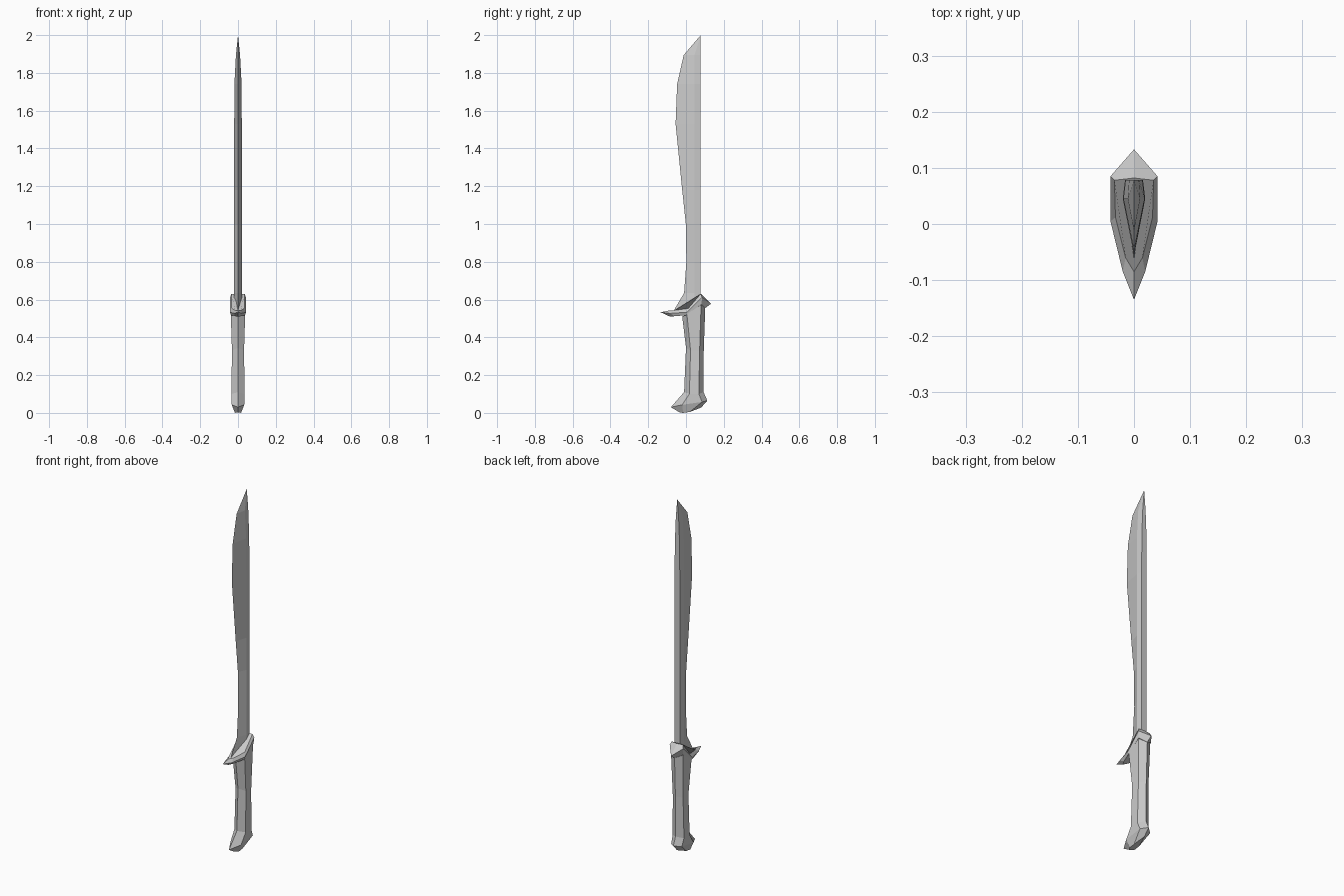
import bpy, bmesh


def loft(name, rings):
    """Skin equal-length closed rings of points, cap both ends, keep flat faces."""
    bm = bmesh.new()
    loops = [[bm.verts.new(p) for p in ring] for ring in rings]
    n = len(loops[0])
    for a, b in zip(loops, loops[1:]):
        for i in range(n):
            j = (i + 1) % n
            bm.faces.new((a[i], a[j], b[j], b[i]))
    bm.faces.new(loops[0][::-1])
    bm.faces.new(loops[-1])
    bmesh.ops.remove_doubles(bm, verts=bm.verts, dist=0.0005)
    bmesh.ops.recalc_face_normals(bm, faces=bm.faces)
    mesh = bpy.data.meshes.new(name)
    bm.to_mesh(mesh)
    bm.free()
    ob = bpy.data.objects.new(name, mesh)
    bpy.context.collection.objects.link(ob)
    return ob


def mirror_ring(front, sides, back):
    """Ring from a centre front point (y, z), side points (x, y, z), centre back point."""
    return ([(0, *front)] + list(sides) + [(0, *back)]
            + [(-x, y, z) for x, y, z in reversed(sides)])


# Blade: sharp front edge, raised ridge, flat narrow spine
blade = []
for z, edge, half in [(0.53, -0.068, 0.020), (0.555, -0.057, 0.020),
                      (0.635, -0.010, 0.020), (0.80, 0.002, 0.020),
                      (1.00, -0.001, 0.020), (1.18, -0.020, 0.020),
                      (1.53, -0.055, 0.020), (1.74, -0.047, 0.019),
                      (1.895, -0.012, 0.011)]:
    side = [(half, 0.045, z), (half * 0.8, 0.078, z)]
    blade.append([(0, edge, z)] + side + [(-x, y, w) for x, y, w in reversed(side)])
blade.append([(0, 0.078, 2.0)] * 5)
loft("blade", blade)

# Guard: sloped collar with a long front spur and a short back beak
guard = [
    mirror_ring((-0.085, 0.51), [(0.015, -0.06, 0.512), (0.037, 0.0, 0.517),
                                 (0.039, 0.082, 0.575)], (0.102, 0.555)),
    mirror_ring((-0.135, 0.533), [(0.020, -0.085, 0.527), (0.042, 0.005, 0.533),
                                  (0.042, 0.085, 0.612)], (0.133, 0.578)),
    mirror_ring((-0.085, 0.543), [(0.015, -0.06, 0.543), (0.033, 0.012, 0.553),
                                  (0.035, 0.078, 0.63)], (0.082, 0.629)),
]
loft("guard", guard)

# Grip and pommel: six-sided, waisted, flaring forward at the base
grip = []
for w, f, s1, s2, b in [
        (0.016, (-0.035, 0.003), (-0.015, 0.0), (0.02, 0.005), (0.08, 0.028)),
        (0.033, (-0.080, 0.030), (-0.020, 0.043), (0.085, 0.058), (0.113, 0.065)),
        (0.035, (-0.010, 0.110), (0.018, 0.100), (0.068, 0.100), (0.093, 0.110)),
        (0.032, (0.000, 0.345), (0.024, 0.330), (0.072, 0.330), (0.094, 0.335)),
        (0.038, (-0.020, 0.510), (0.005, 0.522), (0.080, 0.580), (0.102, 0.558))]:
    grip.append(mirror_ring(f, [(w, *s1), (w, *s2)], b))
loft("grip", grip)
